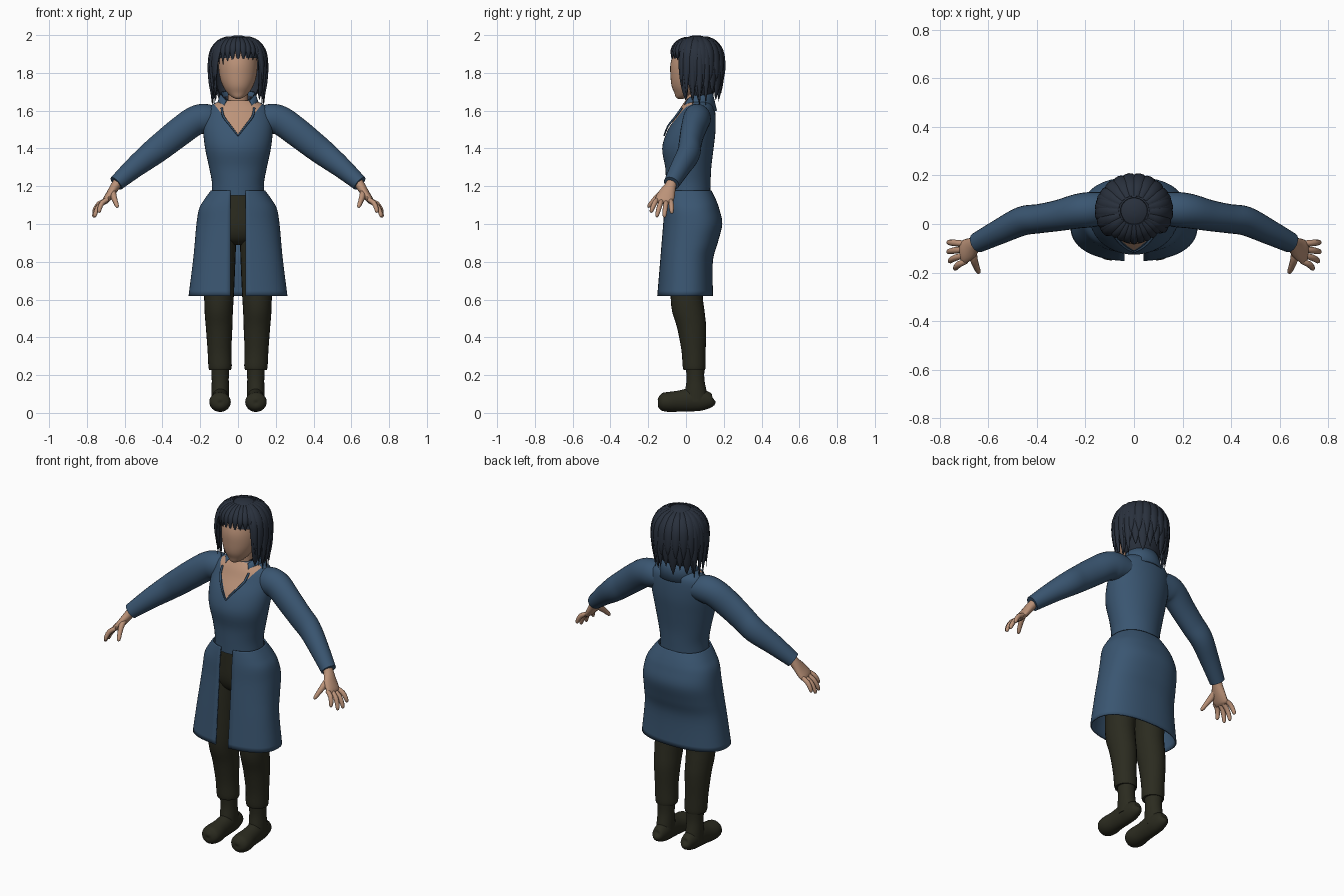
import bpy, bmesh, math, random
from mathutils import Vector

random.seed(4)
cube = bpy.data.objects.get("Cube")
if cube:
    bpy.data.objects.remove(cube)


def material(name, color):
    m = bpy.data.materials.new(name)
    m.use_nodes = True
    m.diffuse_color = (*color, 1)
    m.node_tree.nodes["Principled BSDF"].inputs["Base Color"].default_value = (*color, 1)
    return m


BLUE = material("coat blue", (0.042, 0.092, 0.165))
SKIN = material("skin", (0.50, 0.29, 0.19))
HAIR = material("dark hair", (0.022, 0.03, 0.046))
DARK = material("dark olive cloth", (0.024, 0.024, 0.014))


def spline(rows, k):
    """Smooth interpolation through rows of numbers, k steps per span."""
    out = []
    for i in range(len(rows) - 1):
        p = [rows[max(0, min(len(rows) - 1, i + d))] for d in (-1, 0, 1, 2)]
        for s in range(k):
            t = s / k
            out.append([b + 0.5 * t * (c - a + t * (2 * a - 5 * b + 4 * c - d + t * (3 * (b - c) + d - a)))
                        for a, b, c, d in zip(*p)])
    return out + [list(rows[-1])]


def finish(name, bm, mats, mirror=False, thick=0, angle=50):
    bmesh.ops.recalc_face_normals(bm, faces=bm.faces)
    me = bpy.data.meshes.new(name)
    bm.to_mesh(me)
    bm.free()
    for m in mats:
        me.materials.append(m)
    me.shade_smooth()
    me.set_sharp_from_angle(angle=math.radians(angle))
    ob = bpy.data.objects.new(name, me)
    bpy.context.collection.objects.link(ob)
    if thick:
        ob.modifiers.new("thickness", "SOLIDIFY").thickness = thick
    if mirror:
        ob.modifiers.new("mirror", "MIRROR").use_mirror_merge = False
    return ob


def skin_rings(bm, rings, closed=True, caps=True):
    vs = [[bm.verts.new(p) for p in r] for r in rings]
    n = len(vs[0])
    for a, b in zip(vs, vs[1:]):
        for i in range(n if closed else n - 1):
            j = (i + 1) % n
            bm.faces.new((a[i], a[j], b[j], b[i]))
    if caps:
        bm.faces.new(vs[0])
        bm.faces.new(vs[-1])


def tube(bm, rows, ref=(0, 0, 1), n=16, k=4, flat=False):
    """Sweep an ellipse along rows of (x, y, z, radius across, radius along ref)."""
    rows = spline(rows, k)
    ref = Vector(ref)
    pts = [Vector(r[:3]) for r in rows]
    rings = []
    for i, r in enumerate(rows):
        t = Vector((0, 0, 1)) if flat else (pts[min(i + 1, len(pts) - 1)] - pts[max(i - 1, 0)]).normalized()
        side = t.cross(ref).normalized()
        up = side.cross(t)
        rings.append([pts[i] + side * max(r[3], .001) * math.cos(q) + up * max(r[4], .001) * math.sin(q)
                      for q in (2 * math.pi * s / n for s in range(n))])
    skin_rings(bm, rings)


def part(name, rows, mat, mirror=False, **kw):
    bm = bmesh.new()
    tube(bm, rows, **kw)
    return finish(name, bm, [mat], mirror)


def loft(name, rows, mat, mirror=False, n=32):
    return part(name, rows, mat, mirror, ref=(0, 1, 0), flat=True, n=n)


# Coat bodice, with the neckline cut into its front
bm = bmesh.new()
tube(bm, [(0, .012, 1.15, .138, .116), (0, .012, 1.22, .138, .118), (0, .012, 1.3, .153, .122),
          (0, .01, 1.4, .174, .136), (0, .028, 1.49, .184, .128), (0, .052, 1.57, .18, .104),
          (0, .062, 1.62, .155, .088), (0, .065, 1.655, .09, .066)], ref=(0, 1, 0), flat=True, n=40)
for s in (-1, 1):
    front = [f for f in bm.faces if f.calc_center_median().y < .04 and f.calc_center_median().z > 1.43]
    geom = list({g for f in front for g in [f, *f.edges, *f.verts]})
    bmesh.ops.bisect_plane(bm, geom=geom, plane_co=(0, 0, 1.47), plane_no=(s * .13, 0, -.1))
for f in bm.faces:
    c = f.calc_center_median()
    f.material_index = int(c.y < .04 and abs(c.x) < (c.z - 1.47) * .77)
finish("coat_bodice", bm, [BLUE, SKIN])

# Standing collar, open at the throat
bm = bmesh.new()
lower, middle, upper = [], [], []
for i in range(33):
    u = i / 16 - 1
    q = u * math.radians(138)
    top = 1.705 - .05 * abs(u) ** 3
    for ring, w, z in ((lower, 1, 1.60), (middle, .86, (1.62 + top) / 2), (upper, .76, top)):
        ring.append((.122 * w * math.sin(q), .06 + .104 * w * math.cos(q), z))
skin_rings(bm, [lower, middle, upper], closed=False, caps=False)
finish("coat_collar", bm, [BLUE], thick=.007)

# Neckline edging
bm = bmesh.new()
tube(bm, [(0, -.116, 1.468, .004, .004), (.04, -.094, 1.52, .005, .005),
          (.077, -.054, 1.57, .006, .006), (.086, -.022, 1.615, .006, .006)], ref=(0, 1, 0), n=8)
finish("neckline_edge", bm, [BLUE], mirror=True)

# Open-fronted coat skirt: rows are height, front y, back y, half width
bm = bmesh.new()
rings = []
for z, f, b, w in spline([(1.178, -.108, .134, .143), (1.13, -.114, .158, .178), (1.08, -.118, .176, .206),
                          (1.0, -.122, .192, .22), (.9, -.13, .168, .229), (.8, -.138, .142, .239),
                          (.62, -.153, .143, .262)], 5):
    start = math.asin((.04 / w) ** (1 / .85))
    ring = []
    for i in range(61):
        q = start + (2 * math.pi - 2 * start) * i / 60
        c, s = math.cos(q), math.sin(q)
        y = math.copysign(abs(c) ** .85, -c) * (b - f) / 2
        ring.append((math.copysign(abs(s) ** .85, s) * w, (f + b) / 2 + y, z))
    rings.append(ring)
skin_rings(bm, rings, closed=False, caps=False)
finish("coat_skirt", bm, [BLUE], thick=.008)

# Sleeves
part("sleeve", [(.10, .07, 1.555, .06, .06), (.17, .06, 1.558, .072, .078), (.23, .053, 1.545, .071, .078),
                (.31, .035, 1.488, .064, .077), (.39, .022, 1.425, .06, .073), (.46, .012, 1.37, .06, .068),
                (.55, -.03, 1.298, .052, .056), (.645, -.077, 1.215, .042, .042)], BLUE, True, n=24)

# Hands: palm, thumb and four fingers
back = (.78, 0, .6)
bm = bmesh.new()
tube(bm, [(.625, -.07, 1.235, .028, .026), (.65, -.083, 1.2, .031, .025), (.675, -.102, 1.16, .045, .022),
          (.70, -.115, 1.125, .049, .018), (.71, -.118, 1.11, .04, .01)], ref=back, n=16)
fingers = [((.69, -.152, 1.13), (.735, -.186, 1.06)), ((.70, -.128, 1.125), (.758, -.155, 1.036)),
           ((.70, -.104, 1.12), (.765, -.115, 1.034)), ((.70, -.08, 1.125), (.764, -.075, 1.055))]
for a, b in fingers:
    a, b = Vector(a), Vector(b)
    rows = []
    for t, r in ((0, .012), (.4, .0135), (.8, .0115), (.96, .008), (1, .002)):
        p = a.lerp(b, t) + Vector((.012, 0, .01)) * math.sin(t * math.pi)
        rows.append((*p, r, r))
    tube(bm, rows, ref=back, n=10, k=2)
tube(bm, [(.662, -.10, 1.18, .016, .016), (.66, -.14, 1.152, .018, .016), (.65, -.172, 1.122, .014, .013),
          (.64, -.196, 1.095, .01, .01), (.636, -.202, 1.088, .002, .002)], ref=back, n=10)
finish("hand", bm, [SKIN], mirror=True)

# Trousers
loft("trouser_hips", [(0, .012, 1.17, .125, .098), (0, .02, 1.08, .165, .108), (0, .025, .98, .175, .112),
                      (0, .025, .92, .14, .09), (0, .025, .89, .06, .05)], DARK)
loft("trouser_leg", [(.09, .025, 1.0, .082, .10), (.095, .018, .85, .083, .10), (.1, .004, .64, .079, .086),
                     (.102, .012, .54, .075, .086), (.1, .03, .45, .07, .077), (.098, .04, .33, .063, .064),
                     (.095, .043, .25, .062, .061), (.095, .044, .228, .058, .057)], DARK, True, n=24)

# Boots
loft("boot_shaft", [(.095, .048, .25, .048, .05), (.094, .05, .18, .045, .047), (.094, .052, .12, .046, .056),
                    (.094, .055, .06, .046, .065)], DARK, True, n=24)
part("boot_foot", [(.092, .149, .07, .006, .008), (.092, .138, .066, .03, .034), (.092, .09, .068, .043, .055),
                   (.093, .03, .07, .045, .062), (.094, -.03, .063, .048, .056), (.095, -.09, .058, .057, .053),
                   (.095, -.128, .06, .05, .046), (.095, -.145, .062, .025, .026), (.095, -.148, .062, .003, .003)],
     DARK, True, n=24)

# Neck and head
loft("neck", [(0, .06, 1.58, .075, .06), (0, .052, 1.64, .055, .053), (0, .045, 1.75, .05, .052)], SKIN, n=24)
loft("head", [(0, -.03, 1.662, .01, .012), (0, -.018, 1.672, .032, .036), (0, -.002, 1.695, .057, .06),
              (0, .012, 1.73, .08, .088), (0, .022, 1.78, .097, .104), (0, .038, 1.85, .104, .12),
              (0, .05, 1.92, .092, .108), (0, .055, 1.965, .05, .06)], SKIN)

# Hair cap, open around the face
bm = bmesh.new()
tube(bm, [(0, .07, 1.66, .085, .055), (0, .06, 1.72, .115, .095), (0, .055, 1.79, .128, .122),
          (0, .055, 1.86, .134, .13), (0, .055, 1.93, .112, .108), (0, .055, 1.975, .075, .072),
          (0, .055, 1.994, .035, .034), (0, .055, 1.999, .004, .004)], ref=(0, 1, 0), flat=True, n=32)
bmesh.ops.delete(bm, geom=[f for f in bm.faces if f.calc_center_median().y < .03
                           and f.calc_center_median().z < 1.87], context="FACES")
finish("hair_cap", bm, [HAIR])

# Hair locks: (share of full radius, height) from the crown downwards
FALL = [(.36, 1.984), (.66, 1.962), (.88, 1.918), (.97, 1.862), (.98, 1.80), (.95, 1.74), (.9, 1.69), (.84, 1.64)]


def lock(bm, deg, end, width, thick=.014, lift=0.0):
    q = math.radians(deg)
    out = Vector((math.sin(q), -math.cos(q), 0))
    path = [p for p in FALL if p[1] > end + .03]
    path.append((path[-1][0] - .02, end))
    rows = []
    for i, (w, z) in enumerate(path):
        t = i / (len(path) - 1)
        size = min(1, .5 + 1.6 * t) * (1 - t ** 3)
        w += lift
        rows.append((out.x * .145 * w, .055 + out.y * .14 * w, z, width * size, thick * (.3 + .7 * size) * (t < 1)))
    tube(bm, rows, ref=out + Vector((0, 0, .6)), n=8, k=3)


bm = bmesh.new()
for i in range(9):
    lock(bm, -50 + i * 12.5, 1.86 + random.uniform(-.02, .015), .022, .012, .03)
finish("hair_fringe", bm, [HAIR], angle=60)

bm = bmesh.new()
for i in range(15):
    a = 62 + i * 236 / 14
    lock(bm, a, 1.67 + random.uniform(-.025, .03), .038)
    lock(bm, a + 8, 1.74 + random.uniform(-.03, .03), .032, .014, .05)
for s in (-1, 1):
    for a, end in ((58, 1.73), (68, 1.66), (82, 1.63), (97, 1.61), (112, 1.63)):
        lock(bm, s * a, end, .022, .012, .06)
finish("hair_locks", bm, [HAIR], angle=60)
